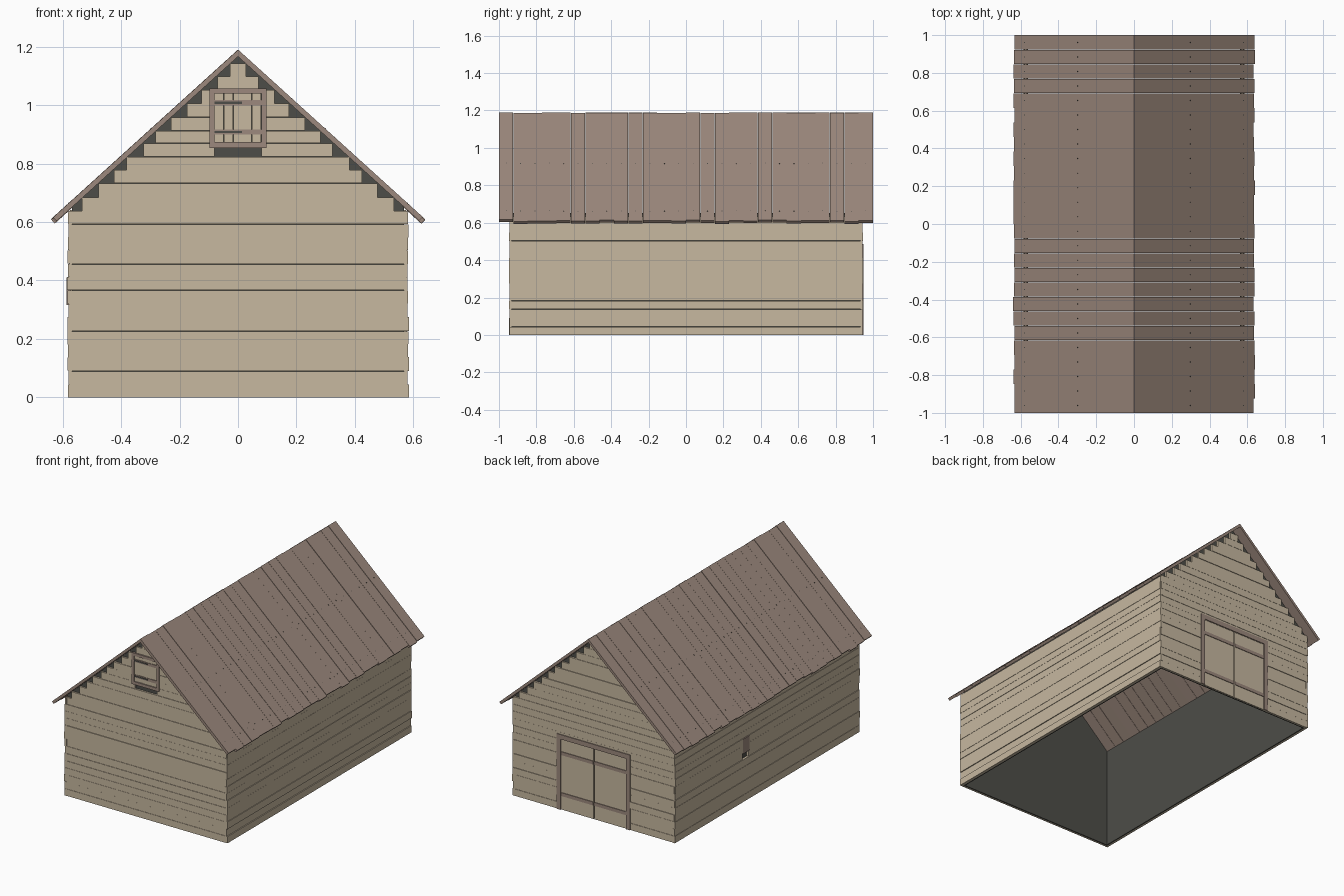
import bpy, bmesh, random
from mathutils import Vector

random.seed(4)
cube = bpy.data.objects.get("Cube")
if cube:
    bpy.data.objects.remove(cube)


def material(name, rgb):
    m = bpy.data.materials.new(name)
    m.use_nodes = True
    m.diffuse_color = (*rgb, 1)
    m.node_tree.nodes["Principled BSDF"].inputs["Base Color"].default_value = (*rgb, 1)
    return m


TAN = material("tan siding", (0.57, 0.48, 0.35))
BROWN = material("weathered brown", (0.335, 0.25, 0.205))
DARK = material("dark lining", (0.075, 0.075, 0.065))

RIDGE, SLOPE, THICK = 1.19, 0.906, 0.024    # roof height, pitch, vertical thickness
HALF_X, HALF_Y, ROW = 0.582, 0.946, 0.0457


def prism(bm, profile, y0, y1):
    """Extrude an xz profile from y0 to y1."""
    a = [bm.verts.new((x, y0, z)) for x, z in profile]
    b = [bm.verts.new((x, y1, z)) for x, z in profile]
    bm.faces.new(a)
    bm.faces.new(b[::-1])
    for i in range(len(a)):
        j = (i + 1) % len(a)
        bm.faces.new((a[i], b[i], b[j], a[j]))


def box(bm, x0, x1, y0, y1, z0, z1):
    prism(bm, [(x0, z0), (x1, z0), (x1, z1), (x0, z1)], y0, y1)


def finish(bm, name, mat):
    bmesh.ops.recalc_face_normals(bm, faces=bm.faces)
    mesh = bpy.data.meshes.new(name)
    bm.to_mesh(mesh)
    bm.free()
    mesh.materials.append(mat)
    ob = bpy.data.objects.new(name, mesh)
    bpy.context.collection.objects.link(ob)


def under_roof(z):
    """Half width of the space below the roof at height z."""
    return (RIDGE - THICK - z) / SLOPE


def jitter(r=0.003):
    return random.uniform(-r, r)


def row_edges(count):
    return [0] + [i * ROW + jitter(0.002) for i in range(1, count + 1)]


# Dark lining: two gables and two side walls, open below
bm = bmesh.new()
w = HALF_X - 0.014
top = RIDGE - THICK - w * SLOPE
for s in (-1, 1):
    d = HALF_Y - 0.014
    prism(bm, [(-w, 0), (w, 0), (w, top), (0, RIDGE - THICK), (-w, top)],
          s * d, s * (d - 0.008))
    box(bm, s * w, s * (w - 0.008), -d, d, 0, top)
finish(bm, "wall_lining", DARK)


# Gable siding: rows of boards stepping in under the roof
def gable_siding(name, s, hole_x, hole_z0, hole_z1):
    bm = bmesh.new()
    edges = row_edges(25)
    for z0, z1 in zip(edges, edges[1:]):
        half = min(HALF_X - 0.004 + jitter(), under_roof(z1) + jitter(0.004))
        if half < 0.02:
            continue
        outer = s * (HALF_Y - 0.003 + jitter(0.002))
        inner = s * (HALF_Y - 0.014)
        spans = [(-half, half)]
        if hole_z0 < (z0 + z1) / 2 < hole_z1:
            spans = [(-half, -hole_x), (hole_x, half)]
        for x0, x1 in spans:
            if x1 > x0:
                box(bm, x0, x1, inner, outer, z0, z1 - 0.001)
    finish(bm, name, TAN)


gable_siding("front_siding", -1, 0.08, 0.82, 1.04)
gable_siding("back_siding", 1, 0.24, 0, 0.46)

# Side siding, with a small opening on one side
for s, name in ((1, "left_siding"), (-1, "right_siding")):
    bm = bmesh.new()
    edges = row_edges(14)
    for z0, z1 in zip(edges, edges[1:]):
        z1 = min(z1, 0.634)
        outer, d = s * (HALF_X + jitter()), HALF_Y - 0.002 + jitter(0.002)
        spans = [(-d, d)]
        if s < 0 and 0.27 < (z0 + z1) / 2 < 0.40:
            spans = [(-d, 0.19), (0.25, d)]
        for y0, y1 in spans:
            box(bm, s * (HALF_X - 0.014), outer, y0, y1, z0, z1 - 0.001)
    finish(bm, name, TAN)

# Roof boards running from ridge to eave, uneven at the ends
BOARDS = 26
for s, name in ((1, "left_roof"), (-1, "right_roof")):
    bm, nails = bmesh.new(), bmesh.new()
    step = 2 / BOARDS
    for i in range(BOARDS):
        y = -1 + i * step
        end, lift = 0.636 + jitter(0.004), -random.uniform(0, 0.004)
        outer = RIDGE + lift
        profile = [(0, outer), (s * end, outer - end * SLOPE),
                   (s * (end - 0.012), outer - end * SLOPE - 0.013),
                   (0, RIDGE - THICK)]
        prism(bm, profile, y, y + step - (0.0012 if i < BOARDS - 1 else 0))
        # Nail heads near the eave and mid slope
        for x in (0.3, 0.58):
            z = outer - x * SLOPE
            prism(nails, [(s * (x - 0.002), z + 0.003), (s * (x + 0.002), z - 0.0006),
                          (s * (x + 0.001), z - 0.004), (s * (x - 0.003), z)],
                  y + step / 2 - 0.002, y + step / 2 + 0.002)
    finish(bm, name, BROWN)
    finish(nails, name + "_nails", DARK)

# Loft hatch on the front: planks, frame and battens
bm = bmesh.new()
planks = 5
for i in range(planks):
    x = -0.08 + i * 0.16 / planks
    box(bm, x, x + 0.16 / planks - 0.001, -HALF_Y + 0.012, -HALF_Y + 0.003 + jitter(0.001),
        0.86, 1.05)
finish(bm, "loft_hatch", TAN)

bm = bmesh.new()
f0, f1 = -HALF_Y - 0.004, -HALF_Y + 0.008
for s in (-1, 1):
    box(bm, s * 0.08, s * 0.098, f0, f1, 0.853, 1.057)
for z0, z1 in ((0.853, 0.873), (1.039, 1.057)):
    box(bm, -0.08, 0.08, f0, f1, z0, z1)
for z in (0.908, 1.008):
    box(bm, -0.08, 0.08, f0 + 0.003, f1, z - 0.009, z + 0.009)
finish(bm, "loft_hatch_frame", BROWN)

bm = bmesh.new()
for z in (0.908, 1.008):
    box(bm, -0.08, 0.013, f0 + 0.001, f1, z - 0.004, z + 0.004)
finish(bm, "hatch_hinges", DARK)

# Double doors on the back
bm = bmesh.new()
for s in (-1, 1):
    box(bm, s * 0.0025, s * 0.24, HALF_Y - 0.013, HALF_Y - 0.004, 0, 0.46)
finish(bm, "back_doors", TAN)

bm = bmesh.new()
b0, b1 = HALF_Y - 0.008, HALF_Y + 0.003
for s in (-1, 1):
    box(bm, s * 0.235, s * 0.262, b0, b1, 0, 0.487)
    for z in (0.1, 0.365):
        box(bm, s * 0.004, s * 0.235, b0, b1 - 0.003, z - 0.011, z + 0.011)
box(bm, -0.235, 0.235, b0, b1, 0.457, 0.487)
finish(bm, "back_door_frame", BROWN)

# Small side shutter, leaving a dark slot below
bm = bmesh.new()
box(bm, -HALF_X - 0.004, -HALF_X + 0.01, 0.188, 0.252, 0.315, 0.41)
finish(bm, "side_shutter", BROWN)
